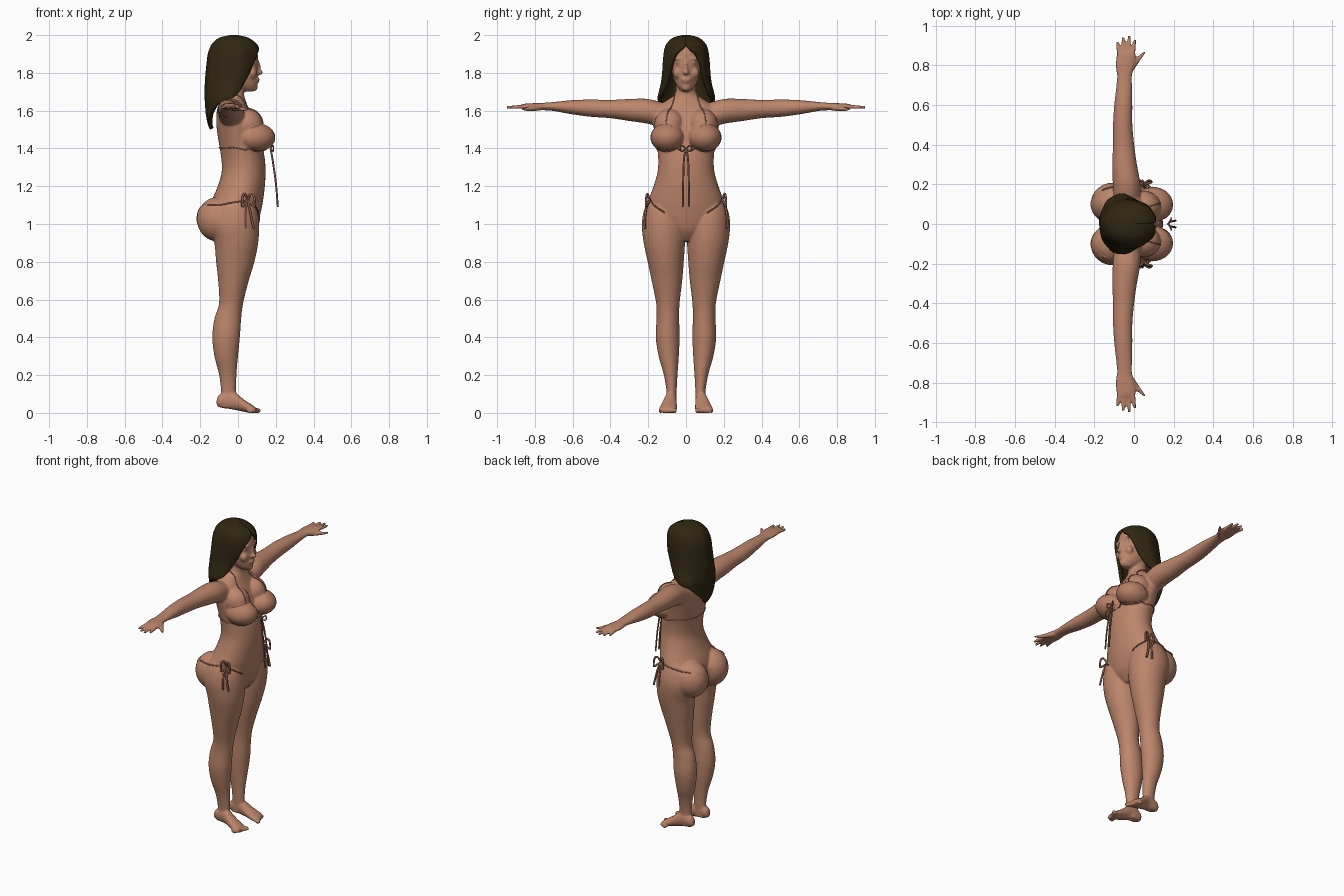
import bpy, bmesh, math
from mathutils import Vector, Matrix
from mathutils.bvhtree import BVHTree

if "Cube" in bpy.data.objects:
    bpy.data.objects.remove(bpy.data.objects["Cube"])

def material(name, rgb):
    m = bpy.data.materials.new(name)
    m.diffuse_color = (*rgb, 1)
    m.use_nodes = True
    m.node_tree.nodes["Principled BSDF"].inputs["Base Color"].default_value = m.diffuse_color
    return m

SKIN = material("skin tan", (0.50, 0.235, 0.145))
HAIR = material("dark brown hair", (0.030, 0.020, 0.006))
CLOTH = material("bikini tan", (0.46, 0.21, 0.13))
CORD = material("cord brown", (0.27, 0.12, 0.075))

def dense(pts, n=4):
    """Catmull-Rom interpolation of tuples."""
    out = []
    for i in range(len(pts) - 1):
        p = [pts[max(0, min(len(pts) - 1, i + k))] for k in (-1, 0, 1, 2)]
        for j in range(n):
            t = j / n
            out.append(tuple(b + 0.5 * t * (c - a + t * (2*a - 5*b + 4*c - d + t * (3*(b - c) + d - a)))
                             for a, b, c, d in zip(*p)))
    return out + [tuple(pts[-1])]

def skin_rings(bm, rings, closed=True, caps=True):
    rows = [[bm.verts.new(p) for p in r] for r in rings]
    n = len(rows[0])
    for a, b in zip(rows, rows[1:]):
        for k in range(n if closed else n - 1):
            bm.faces.new((a[k], a[(k+1) % n], b[(k+1) % n], b[k]))
    if caps:
        bm.faces.new(rows[0][::-1])
        bm.faces.new(rows[-1])

def loft(bm, axis, stations, s=1, n=28):
    """Ellipse sections along an axis; station = (t, u0, u1, v0, v1)."""
    rings = []
    for t, u0, u1, v0, v1 in dense(stations):
        ring = []
        for k in range(n):
            a = 2 * math.pi * k / n
            u = (u0 + u1) / 2 + (u1 - u0) / 2 * math.cos(a)
            v = (v0 + v1) / 2 + (v1 - v0) / 2 * math.sin(a)
            p = {'x': (t, u, v), 'y': (u, t, v), 'z': (u, v, t)}[axis]
            ring.append((p[0], p[1] * s, p[2]))
        rings.append(ring)
    skin_rings(bm, rings)

def ball(bm, c, r):
    return bmesh.ops.create_uvsphere(bm, u_segments=28, v_segments=18, radius=1,
                                     matrix=Matrix.Translation(c) @ Matrix.Diagonal((*r, 1)))['verts']

def finish(bm, name, mat):
    bmesh.ops.recalc_face_normals(bm, faces=bm.faces)
    me = bpy.data.meshes.new(name)
    bm.to_mesh(me)
    bm.free()
    me.materials.append(mat)
    for p in me.polygons:
        p.use_smooth = True
    ob = bpy.data.objects.new(name, me)
    bpy.context.collection.objects.link(ob)
    return ob

# ---- body: overlapping volumes fused by a voxel remesh
bm = bmesh.new()
sym = lambda rows: [(z, a, b, -w, w) for z, a, b, w in rows]
# torso and neck
loft(bm, 'z', sym([(.91, -.09, .06, .05), (.97, -.13, .10, .16), (1.05, -.15, .118, .205),
    (1.12, -.14, .132, .20), (1.2, -.107, .142, .172), (1.28, -.086, .146, .150), (1.36, -.09, .14, .148),
    (1.45, -.105, .12, .16), (1.53, -.115, .095, .175), (1.60, -.112, .062, .175), (1.65, -.097, .042, .11),
    (1.69, -.085, .032, .058), (1.76, -.08, .035, .053), (1.80, -.08, .035, .05)]), n=40)
# head
loft(bm, 'z', sym([(1.702, .035, .085, .022), (1.73, -.03, .101, .048), (1.77, -.08, .105, .066),
    (1.82, -.11, .107, .077), (1.87, -.12, .107, .081), (1.92, -.12, .10, .078), (1.96, -.1, .075, .06),
    (1.98, -.06, .03, .03)]), n=40)
ball(bm, (.112, 0, 1.803), (.021, .016, .014))
ball(bm, (.104, 0, 1.83), (.016, .010, .036))
ball(bm, (.104, 0, 1.766), (.011, .026, .007))
ball(bm, (.101, 0, 1.753), (.012, .021, .007))
ball(bm, (.085, 0, 1.722), (.02, .022, .018))
for s in (1, -1):
    # brow, eye, cheek
    ball(bm, (.092, s*.036, 1.876), (.014, .028, .008))
    ball(bm, (.088, s*.037, 1.855), (.012, .018, .007))
    ball(bm, (.075, s*.042, 1.80), (.025, .028, .03))
    # bust and seat
    ball(bm, (.092, s*.097, 1.458), (.101, .088, .074))
    ball(bm, (.045, s*.088, 1.525), (.088, .08, .085))
    ball(bm, (-.105, s*.105, 1.025), (.113, .104, .118))
    # leg
    loft(bm, 'z', [(.03, -.10, -.01, .05, .105), (.1, -.09, -.01, .05, .102), (.2, -.10, -.008, .045, .117),
        (.3, -.125, 0, .038, .145), (.4, -.136, .01, .034, .160), (.5, -.125, .017, .036, .156),
        (.58, -.10, .027, .034, .158), (.7, -.105, .057, .02, .182), (.8, -.116, .087, .012, .203),
        (.9, -.125, .107, .005, .224), (1.0, -.15, .112, 0, .234), (1.08, -.13, .10, .02, .22),
        (1.14, -.09, .07, .05, .19)], s, 36)
    # foot and toes
    loft(bm, 'x', [(-.113, .065, .095, .04, .07), (-.095, .052, .107, .028, .10), (-.03, .05, .112, .018, .115),
        (.03, .048, .132, .006, .072), (.075, .048, .142, -.002, .042), (.095, .055, .138, 0, .028)], s)
    for i in range(5):
        ball(bm, (.101 - .009*i, s*(.06 + .019*i), .012), (.02, .0125 - .001*i, .014))
    # arm and palm
    loft(bm, 'y', [(.10, -.10, .03, 1.50, 1.635), (.2, -.107, .032, 1.53, 1.662), (.3, -.11, .015, 1.545, 1.662),
        (.4, -.106, .001, 1.56, 1.657), (.5, -.106, -.008, 1.567, 1.659), (.6, -.1, -.008, 1.58, 1.656),
        (.7, -.089, -.01, 1.598, 1.646), (.75, -.086, -.01, 1.602, 1.642), (.8, -.093, .004, 1.604, 1.640),
        (.85, -.088, .01, 1.606, 1.637), (.872, -.08, .002, 1.611, 1.633)], s)
    # fingers and thumb
    for xa, xb, yb in ((-.074, -.086, .922), (-.051, -.055, .944), (-.028, -.024, .95), (-.006, .006, .93)):
        loft(bm, 'y', [(.84, xa-.011, xa+.011, 1.611, 1.633), (.90, (xa+xb)/2-.010, (xa+xb)/2+.010, 1.609, 1.630),
                       (yb, xb-.007, xb+.007, 1.611, 1.625)], s, 12)
    loft(bm, 'y', [(.77, -.05, -.005, 1.60, 1.63), (.81, -.02, .022, 1.598, 1.624),
                   (.84, .012, .042, 1.598, 1.619), (.868, .045, .062, 1.60, 1.614)], s, 14)
raw = finish(bm, "body_volumes", SKIN)
rm = raw.modifiers.new("fuse", 'REMESH')
rm.mode, rm.voxel_size, rm.use_smooth_shade = 'VOXEL', .0062, True
sm = raw.modifiers.new("soften", 'SMOOTH')
sm.factor, sm.iterations = .5, 5
dg = bpy.context.evaluated_depsgraph_get()
me = bpy.data.meshes.new_from_object(raw.evaluated_get(dg))
bpy.data.objects.remove(raw)
me.materials.clear()
me.materials.append(SKIN)
body = bpy.data.objects.new("body", me)
bpy.context.collection.objects.link(body)
tree = BVHTree.FromPolygons([v.co for v in me.vertices], [p.vertices[:] for p in me.polygons])

def snap(p, off=.003):
    loc, nor, _, _ = tree.find_nearest(Vector(p))
    return loc + nor * off

# ---- hair: C-shaped sections opening round the face, tapering to a tip behind
bm = bmesh.new()
rings = []
for z, x0, x1, w, a in dense([(2.0, -.04, .0, .02, 0), (1.986, -.10, .055, .07, 0), (1.955, -.137, .098, .103, 1),
        (1.93, -.15, .112, .114, 10), (1.9, -.16, .118, .12, 27), (1.85, -.166, .116, .125, 40),
        (1.8, -.171, .105, .128, 46), (1.75, -.175, .09, .134, 53), (1.7, -.176, .07, .146, 61),
        (1.665, -.176, .05, .153, 74), (1.63, -.174, .025, .145, 112), (1.58, -.17, 0, .13, 137),
        (1.53, -.16, -.03, .11, 157), (1.5, -.148, -.05, .09, 172)]):
    ring = []
    for k in range(49):
        t = math.radians(a + (360 - 2*a) * k / 48)
        wave = 1 + .012 * math.sin(9 * t) * min(1, (2 - z) * 8)
        ring.append(((x0+x1)/2 + (x1-x0)/2 * math.cos(t) * wave, w * math.sin(t) * wave, z))
    rings.append(ring)
skin_rings(bm, rings, closed=False, caps=False)
bm.faces.new([bm.verts[i] for i in range(48)] if bm.verts.ensure_lookup_table() is None else [])
hair = finish(bm, "hair", HAIR)
so = hair.modifiers.new("thickness", 'SOLIDIFY')
so.thickness, so.offset = .02, -1

# ---- bikini cups: shells over the bust cut along the neckline
for s, side in ((1, "left"), (-1, "right")):
    bm = bmesh.new()
    ball(bm, (.092, s*.097, 1.458), (.105, .091, .077))
    bmesh.ops.bisect_plane(bm, geom=bm.verts[:] + bm.edges[:] + bm.faces[:], plane_co=(.10, s*.03, 1.45),
                           plane_no=(0, -s*.8, .55), clear_outer=True)
    bmesh.ops.bisect_plane(bm, geom=bm.verts[:] + bm.edges[:] + bm.faces[:], plane_co=(.07, 0, 1.46),
                           plane_no=(-1, 0, 0), clear_outer=True)
    finish(bm, side + "_bikini_cup", CLOTH)

# ---- bikini bottom panels laid on the body
for name, x, rows in (("front", .25, [(1.035, .13), (1.01, .10), (.97, .06), (.93, .03), (.91, .02)]),
                      ("back", -.35, [(1.06, .17), (1.03, .14), (.99, .10), (.95, .05), (.92, .02)])):
    bm = bmesh.new()
    grid = []
    for z, w in dense(rows):
        line = []
        for k in range(25):
            u = k / 12 - 1
            o = Vector((x, u * w, z + .05 * u * u * (z - .91) / .13))
            hit = tree.ray_cast(o, Vector((-1 if x > 0 else 1, 0, 0)))
            line.append(hit[0] + hit[1] * .003 if hit[0] else snap(o))
        grid.append(line)
    skin_rings(bm, grid, closed=False, caps=False)
    finish(bm, name + "_bikini_panel", CLOTH)

# ---- cords
def cord(name, pts, r=.004, on_body=False, mat=CORD):
    pts = dense(pts, 6)
    if on_body:
        pts = [snap(p) for p in pts]
    cu = bpy.data.curves.new(name, 'CURVE')
    cu.dimensions, cu.bevel_depth, cu.bevel_resolution, cu.use_fill_caps = '3D', r, 2, True
    sp = cu.splines.new('POLY')
    sp.points.add(len(pts) - 1)
    for q, p in zip(sp.points, pts):
        q.co = (*p, 1)
    cu.materials.append(mat)
    ob = bpy.data.objects.new(name, cu)
    bpy.context.collection.objects.link(ob)

for s, side in ((1, "left"), (-1, "right")):
    cord(side + "_neck_cord", [(.13, s*.105, 1.53), (.08, s*.09, 1.60), (.02, s*.065, 1.67), (-.05, s*.055, 1.70),
                               (-.09, 0, 1.70)], .003, True, CLOTH)
    cord(side + "_chest_band", [(.16, s*.01, 1.395), (.15, s*.09, 1.388), (.06, s*.16, 1.39), (-.04, s*.16, 1.40),
                                (-.12, 0, 1.40)], .003, True, CLOTH)
    cord(side + "_front_bow", [(.172, 0, 1.40), (.185, s*.02, 1.415), (.188, s*.03, 1.40), (.185, s*.02, 1.385),
                               (.172, 0, 1.40)])
    cord(side + "_front_tail", [(.172, 0, 1.40), (.183, s*.011, 1.34), (.20, s*.015, 1.22), (.211, s*.017, 1.09)], .005)
    # hip ties
    cord(side + "_front_hip_cord", [(.12, s*.11, 1.06), (.10, s*.17, 1.10), (.06, s*.21, 1.13)], .004, True)
    cord(side + "_back_hip_cord", [(-.16, s*.17, 1.10), (-.06, s*.22, 1.12), (.06, s*.21, 1.13)], .004, True, CLOTH)
    k = snap((.06, s*.21, 1.13), .008)
    for i, dx in ((1, .035), (2, -.025)):
        off = lambda x, y, z: (k.x + x, k.y + s*y, k.z + z)
        cord(f"{side}_hip_bow_{i}", [off(0, 0, 0), off(dx*.5, .012, .032), off(dx, .018, .02), off(dx*1.1, .02, -.03),
                                     off(dx*.6, .015, -.02), off(0, 0, 0)], .006)
        cord(f"{side}_hip_tail_{i}", [off(0, 0, 0), off(dx*.3, .018, -.04), off(dx*.5 + .005, .026, -.10),
                                      off(dx*.7 + .01, .026, -.15)], .006)
